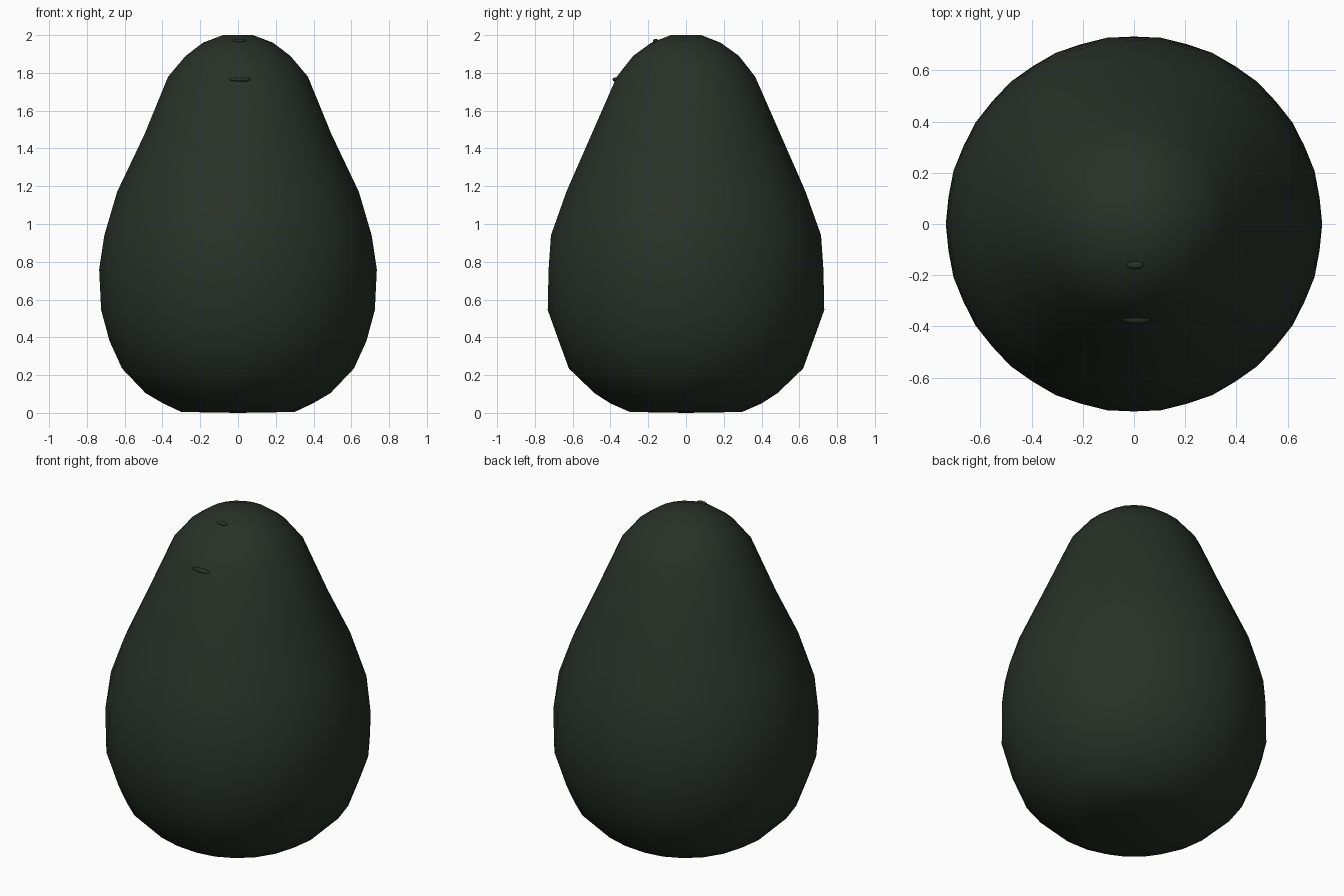
import bpy, bmesh, math

if "Cube" in bpy.data.objects:
    bpy.data.objects.remove(bpy.data.objects["Cube"])

SIDES = 22

skin = bpy.data.materials.new("dark green skin")
skin.diffuse_color = (0.021, 0.031, 0.021, 1)
skin.use_nodes = True
skin.node_tree.nodes["Principled BSDF"].inputs["Base Color"].default_value = skin.diffuse_color

# Radius / height outline of the pear-shaped fruit
profile = [(0.30, 0.005), (0.40, 0.05), (0.49, 0.105), (0.62, 0.235),
           (0.68, 0.38), (0.732, 0.545), (0.735, 0.76), (0.715, 0.94),
           (0.64, 1.17), (0.50, 1.475), (0.37, 1.78), (0.28, 1.89),
           (0.185, 1.96), (0.08, 2.0)]


def finish(name, bm):
    bmesh.ops.recalc_face_normals(bm, faces=bm.faces)
    mesh = bpy.data.meshes.new(name)
    bm.to_mesh(mesh)
    bm.free()
    mesh.materials.append(skin)
    for p in mesh.polygons:
        p.use_smooth = True
    obj = bpy.data.objects.new(name, mesh)
    bpy.context.collection.objects.link(obj)
    return obj


# Fruit body: lathed rings, each slightly twisted for an organic facet pattern
bm = bmesh.new()
rings = []
for i, (r, z) in enumerate(profile):
    turn = 0.5 * (i % 2)
    rings.append([bm.verts.new((r * math.cos(2 * math.pi * (k + turn) / SIDES),
                                r * math.sin(2 * math.pi * (k + turn) / SIDES), z))
                  for k in range(SIDES)])
for i, (a, b) in enumerate(zip(rings, rings[1:])):
    for k in range(SIDES):
        n = (k + 1) % SIDES
        if i % 2 == 0:
            bm.faces.new((a[k], a[n], b[k]))
            bm.faces.new((a[n], b[n], b[k]))
        else:
            bm.faces.new((a[k], a[n], b[n]))
            bm.faces.new((a[k], b[n], b[k]))
# Flat bottom and gently closed top
for ring, z in ((rings[0], 0.0), (rings[-1], 2.0)):
    centre = bm.verts.new((0, 0, z))
    for k in range(SIDES):
        bm.faces.new((ring[k], ring[(k + 1) % SIDES], centre))
finish("avocado_body", bm)


# Tiny skin folds on the front of the neck
def fold(name, loc, size):
    bm = bmesh.new()
    bmesh.ops.create_icosphere(bm, subdivisions=2, radius=1)
    for v in bm.verts:
        v.co = [c * s + l for c, s, l in zip(v.co, size, loc)]
    finish(name, bm)


fold("lower_skin_fold", (0.01, -0.37, 1.765), (0.06, 0.02, 0.012))
fold("upper_skin_fold", (0.005, -0.16, 1.97), (0.035, 0.016, 0.01))
